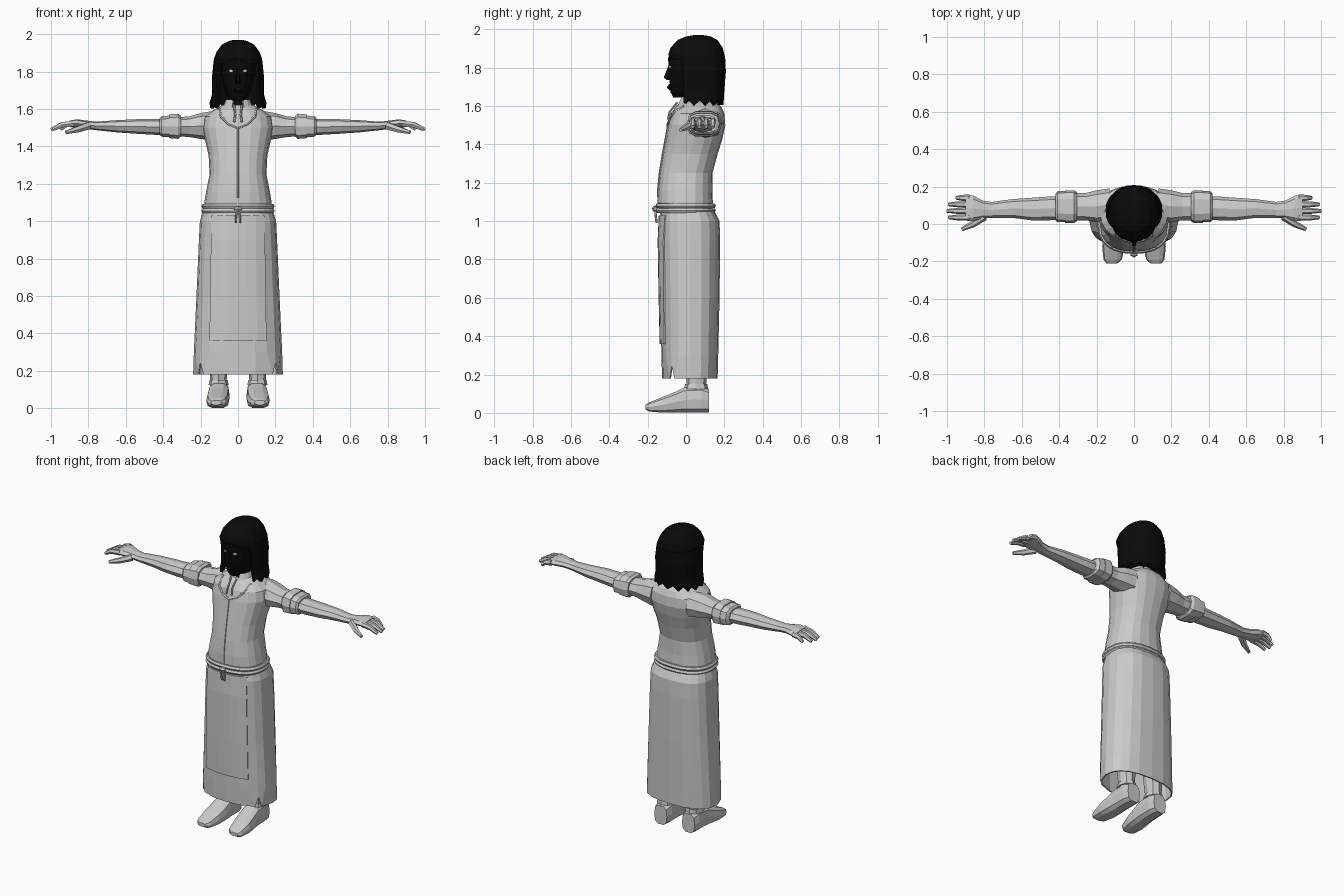
import bpy, bmesh, math
from mathutils import Vector

if "Cube" in bpy.data.objects:
    bpy.data.objects.remove(bpy.data.objects["Cube"], do_unlink=True)


def material(name, value):
    mat = bpy.data.materials.new(name)
    mat.use_nodes = True
    colour = (value, value, value, 1)
    mat.diffuse_color = colour
    mat.node_tree.nodes["Principled BSDF"].inputs["Base Color"].default_value = colour
    return mat


GREY = material("light grey cloth", 0.6)
BLACK = material("black hair", 0.003)
WHITE = material("eye white", 0.75)


def finish(name, bm, mat, thickness=0, recalc=True):
    if recalc:
        bmesh.ops.recalc_face_normals(bm, faces=bm.faces)
    mesh = bpy.data.meshes.new(name)
    bm.to_mesh(mesh)
    bm.free()
    mesh.materials.append(mat)
    ob = bpy.data.objects.new(name, mesh)
    bpy.context.collection.objects.link(ob)
    if thickness:
        mod = ob.modifiers.new("thickness", "SOLIDIFY")
        mod.thickness = thickness
        mod.offset = -1
    return ob


def spow(value, power):
    return math.copysign(abs(value) ** (2 / power), value)


def loft(name, sections, mat, axis="z", sides=8, power=2.3, side=1,
         arc=None, thickness=0, tweak=None):
    """Skin rings given as (position, low a, high a, low b, high b)."""
    bm = bmesh.new()
    start, end = arc or (0, 360)
    count = sides + 1 if arc else sides
    rings = []
    for t, a0, a1, b0, b1 in sections:
        ring = []
        for i in range(count):
            ang = math.radians(start + (end - start) * i / sides)
            a = (a0 + a1) / 2 + (a1 - a0) / 2 * spow(math.cos(ang), power)
            b = (b0 + b1) / 2 + (b1 - b0) / 2 * spow(math.sin(ang), power)
            co = {"z": (a, b, t), "x": (t, a, b), "y": (a, t, b)}[axis]
            ring.append(bm.verts.new((co[0] * side, co[1], co[2])))
        rings.append(ring)
    for low, high in zip(rings, rings[1:]):
        for i in range(sides):
            j = (i + 1) % count
            bm.faces.new((low[i], low[j], high[j], high[i]))
    if tweak:
        tweak(rings)
    is_open = bool(thickness)
    if not is_open:
        bm.faces.new(rings[0][::-1])
        bm.faces.new(rings[-1])
    return finish(name, bm, mat, thickness, not is_open)


def sym(rows):
    return [(z, -w, w, y0, y1) for z, w, y0, y1 in rows]


def front_y(sections, x, z, power):
    """Front surface depth of an upright loft."""
    for low, high in zip(sections, sections[1:]):
        if low[0] <= z <= high[0]:
            f = (z - low[0]) / (high[0] - low[0])
            _, _, w, y0, y1 = [p + (q - p) * f for p, q in zip(low, high)]
            bulge = max(0, 1 - abs(x / w) ** power) ** (1 / power)
            return (y0 + y1) / 2 - (y1 - y0) / 2 * bulge
    return 0


def tube(name, points, radii, mat=GREY, cyclic=False, res=1):
    curve = bpy.data.curves.new(name, "CURVE")
    curve.dimensions = "3D"
    curve.bevel_depth = 1
    curve.bevel_resolution = res
    curve.use_fill_caps = not cyclic
    spline = curve.splines.new("POLY")
    spline.points.add(len(points) - 1)
    spline.use_cyclic_u = cyclic
    for i, (slot, p) in enumerate(zip(spline.points, points)):
        slot.co = (*p, 1)
        slot.radius = radii[i] if isinstance(radii, (list, tuple)) else radii
    ob = bpy.data.objects.new(name, curve)
    bpy.context.collection.objects.link(ob)
    curve.materials.append(mat)
    bpy.ops.object.select_all(action="DESELECT")
    bpy.context.view_layer.objects.active = ob
    ob.select_set(True)
    bpy.ops.object.convert(target="MESH")
    for poly in bpy.context.object.data.polygons:
        poly.use_smooth = False


# Blouse with centre seam and V neckline
POWER = 2.4
torso = sym([(1.04, .18, -.135, .135), (1.1, .18, -.148, .14), (1.16, .17, -.147, .137),
             (1.25, .152, -.138, .138), (1.35, .157, -.122, .165), (1.43, .175, -.107, .19),
             (1.5, .19, -.095, .205), (1.56, .18, -.08, .2), (1.595, .13, -.055, .185),
             (1.62, .085, -.03, .16)])
loft("blouse", torso, GREY, sides=20, power=POWER)
seam = [(0, front_y(torso, 0, z, POWER), z) for z in (1.08, 1.16, 1.25, 1.35, 1.43, 1.5)]
tube("blouse_seam", seam, .005)
neckline = [(x, front_y(torso, x, z, POWER), z) for x, z in
            ((-.1, 1.6), (-.09, 1.56), (-.05, 1.52), (0, 1.5), (.05, 1.52), (.09, 1.56), (.1, 1.6))]
tube("neckline", neckline, .008)
loft("collar", sym([(1.59, .09, -.055, .15), (1.65, .065, -.025, .13)]), GREY, sides=14,
     arc=(-70, 250), thickness=.01)
for s, label in ((1, "left"), (-1, "right")):
    tube(label + "_collar_string", [(s * .02, -.045, 1.62), (s * .015, -.085, 1.57),
                                    (s * .02, -.095, 1.53)], .006)

# Skirt with a notch in the hem at each side
skirt = sym([(.18, .24, -.125, .165), (.3, .236, -.128, .168), (.6, .222, -.135, .175),
             (.9, .209, -.14, .178), (1, .204, -.14, .175), (1.05, .188, -.13, .15)])


def notch(rings):
    hem = rings[0]
    for k in (len(hem) - 2, len(hem) // 2 + 2):
        for n in (k - 1, k + 1):
            n %= len(hem)
            hem[n].co = hem[n].co.lerp(hem[k].co, .6)
        hem[k].co.z += .065


loft("skirt", skirt, GREY, sides=20, power=2.5, thickness=.008, tweak=notch)

# Apron following the front of the skirt
bm = bmesh.new()
grid = []
for z in (.36, .6, .9, 1.03):
    half = .158 - .015 * z
    grid.append([bm.verts.new((half * k / 3, front_y(skirt, half * k / 3, z, 2.5) - .008, z))
                 for k in range(-3, 4)])
for low, high in zip(grid, grid[1:]):
    for i in range(6):
        bm.faces.new((low[i], low[i + 1], high[i + 1], high[i]))
finish("apron", bm, GREY, .01, recalc=False)

# Corded belt with a knot and two tails
for z, label in ((1.055, "lower"), (1.08, "upper")):
    loop = []
    for i in range(24):
        ang = math.tau * i / 24
        loop.append((.182 * spow(math.cos(ang), POWER),
                     -.002 + .144 * spow(math.sin(ang), POWER), z))
    tube(label + "_belt_cord", loop, .014, cyclic=True)
tube("belt_knot", [(-.018, -.158, 1.065), (0, -.163, 1.065), (.018, -.158, 1.065)], [.01, .016, .01])
for s in (-1, 1):
    tube("belt_tail", [(0, -.16, 1.06), (s * .012, -.158, 1.03), (s * .01, -.153, .99)], .006)

# Arms, hands, legs and shoes, once per side
sleeve = [(.13, .02, .19, 1.43, 1.59), (.2, .01, .18, 1.44, 1.578),
          (.26, .02, .165, 1.45, 1.56), (.34, .02, .165, 1.455, 1.555)]
forearm = [(.33, .03, .15, 1.46, 1.55), (.45, .02, .147, 1.462, 1.546),
           (.55, .02, .14, 1.468, 1.545), (.65, .033, .133, 1.475, 1.54),
           (.76, .033, .118, 1.487, 1.532), (.81, .03, .125, 1.493, 1.538),
           (.86, .015, .152, 1.5, 1.545), (.9, .018, .152, 1.503, 1.538)]
cuffs = {"inner": [(.305, .015, .17, 1.45, 1.565), (.32, .005, .18, 1.438, 1.577),
                   (.37, .005, .18, 1.442, 1.573)],
         "outer": [(.36, .01, .177, 1.447, 1.567), (.41, .01, .175, 1.45, 1.563),
                   (.42, .02, .16, 1.46, 1.553)]}
leg = [(.08, .06, .15, .015, .1), (.14, .062, .148, .005, .105), (.25, .05, .155, -.005, .11),
       (.5, .04, .16, -.03, .12), (.95, .02, .16, -.07, .12)]
shoe = [(-.212, .09, .145, .018, .042), (-.19, .065, .163, .006, .056), (-.12, .05, .17, 0, .085),
        (-.06, .045, .165, 0, .11), (-.01, .045, .16, 0, .135), (.08, .045, .157, 0, .14),
        (.12, .055, .147, 0, .125)]
fingers = {"index": (.035, .99), "middle": (.07, 1), "ring": (.105, .99), "little": (.14, .95)}
for s, label in ((1, "left"), (-1, "right")):
    loft(label + "_sleeve", sleeve, GREY, "x", 8, side=s)
    loft(label + "_forearm", forearm, GREY, "x", 8, side=s)
    for part, rows in cuffs.items():
        loft(f"{label}_{part}_cuff", rows, GREY, "x", 10, power=3, side=s)
    for finger, (y, tip) in fingers.items():
        mid = (tip + .89) / 2
        tube(f"{label}_{finger}_finger", [(s * .88, y, 1.522), (s * mid, y, 1.515),
                                          (s * tip, y, 1.49)], [.018, .016, .01])
    tube(label + "_thumb", [(s * .8, .04, 1.51), (s * .86, 0, 1.49), (s * .92, -.028, 1.475)],
         [.022, .018, .01])
    loft(label + "_leg", leg, GREY, sides=8, side=s)
    loft(label + "_shoe", shoe, GREY, "y", 10, power=3, side=s)
    loft(label + "_shoe_rim", [(.125, .05, .157, -.01, .115), (.15, .055, .153, -.005, .112)],
         GREY, sides=8, side=s)

# Head, neck and facial features
head = sym([(1.645, .03, -.066, .03), (1.67, .055, -.08, .1), (1.72, .076, -.085, .13),
            (1.78, .087, -.088, .16), (1.85, .09, -.094, .17), (1.92, .075, -.06, .16)])
loft("head", head, BLACK, sides=16)
loft("neck", sym([(1.57, .055, -.03, .11), (1.7, .05, 0, .11)]), BLACK, sides=10)
loft("nose", sym([(1.735, .014, -.1, -.06), (1.748, .014, -.12, -.06), (1.81, .007, -.094, -.06)]),
     BLACK, sides=6)
loft("lips", sym([(1.68, .012, -.085, -.06), (1.698, .025, -.1, -.06), (1.715, .012, -.088, -.06)]),
     BLACK, sides=8)
for s, label in ((1, "left"), (-1, "right")):
    bm = bmesh.new()
    outline = [(.024, 1.803), (.038, 1.796), (.05, 1.805), (.038, 1.812)]
    bm.faces.new([bm.verts.new((s * x, front_y(head, x, z, 2.3) - .004, z))
                  for x, z in outline][::s])
    finish(label + "_eye", bm, WHITE, .004, recalc=False)

# Hair: a cap over the crown and a jagged curtain round the sides and back
loft("hair_cap", sym([(1.84, .131, -.085, .203), (1.87, .128, -.094, .202), (1.905, .115, -.082, .193),
                      (1.945, .085, -.045, .165), (1.963, .05, 0, .13), (1.97, .02, .04, .09)]),
     BLACK, sides=18)


def jagged(rings):
    for i, vert in enumerate(rings[0]):
        vert.co.z += .018 if i % 2 else -.01
    for vert in (rings[0][0], rings[0][-1]):
        vert.co.z += .01


loft("hair_curtain", sym([(1.615, .152, -.055, .195), (1.68, .138, -.06, .2), (1.78, .138, -.065, .208),
                          (1.86, .13, -.08, .204)]),
     BLACK, sides=20, arc=(-38, 218), thickness=.02, tweak=jagged)
